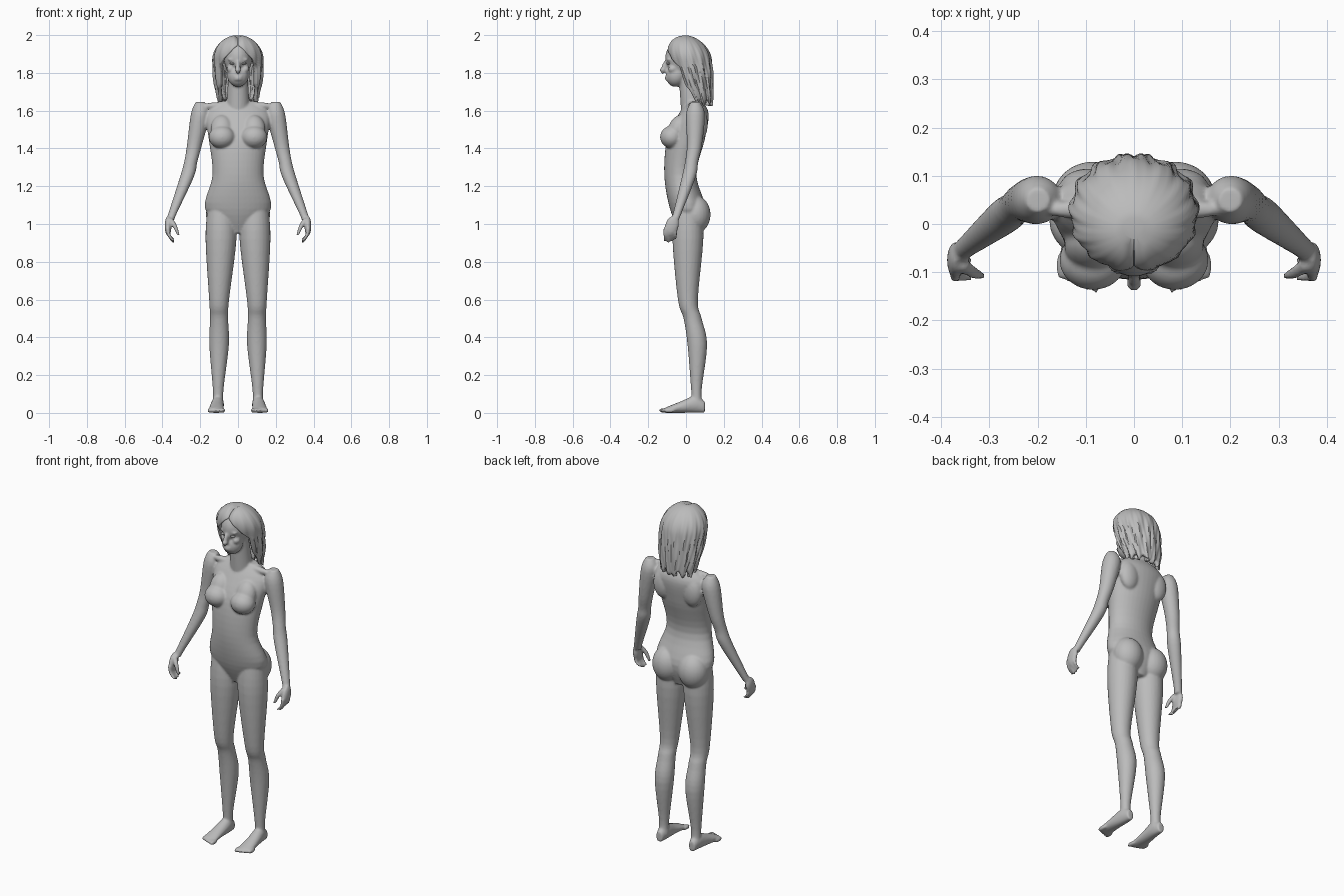
import bpy, bmesh, math
from mathutils import Matrix, Vector

default_cube = bpy.data.objects.get("Cube")
if default_cube:
    bpy.data.objects.remove(default_cube, do_unlink=True)

colour = (.5, .5, .5, 1)
grey = bpy.data.materials.new("plain_grey")
grey.use_nodes = True
grey.diffuse_color = colour
grey.node_tree.nodes["Principled BSDF"].inputs["Base Color"].default_value = colour


def smooth_path(rows, steps=5):
    """Fill in a few rows with a Catmull-Rom curve."""
    rows = [Vector(row) for row in rows]
    result = []
    for here, after in zip(range(len(rows)), range(1, len(rows))):
        before, later = max(here - 1, 0), min(after + 1, len(rows) - 1)
        start, end = rows[here], rows[after]
        tangent_in = (end - rows[before]) / 2
        tangent_out = (rows[later] - start) / 2
        for step in range(steps):
            t = step / steps
            ease = t * t * (3 - 2 * t)
            result.append(start * (1 - ease) + end * ease
                          + tangent_in * (t * (1 - t) ** 2) - tangent_out * (t * t * (1 - t)))
    return result + [rows[-1]]


def sides_of(x):
    """Parts off the centre line are built on both sides."""
    return (1, -1) if x else (1,)


def tube(bm, rows, upright=True, segments=24):
    """Closed tube through rows of x, y, z, half width and, if different, half depth."""
    rows = smooth_path([(*row, row[-1])[:5] for row in rows])
    for side in sides_of(rows[0][0]):
        rings = []
        for x, y, z, width, depth in rows:
            ring = []
            for k in range(segments):
                angle = math.tau * k / segments
                across, deep = width * math.cos(angle), depth * math.sin(angle)
                offset = Vector((across, deep, 0)) if upright else Vector((across, 0, deep))
                point = Vector((x, y, z)) + offset
                point.x *= side
                ring.append(bm.verts.new(point))
            rings.append(ring)
        faces = [bm.faces.new(rings[0]), bm.faces.new(rings[-1])]
        for upper, lower in zip(rings, rings[1:]):
            for k in range(segments):
                faces.append(bm.faces.new((upper[k - 1], upper[k], lower[k], lower[k - 1])))
        bmesh.ops.recalc_face_normals(bm, faces=faces)


def ball(bm, centre, radii, tilt=0):
    """Ellipsoid, tilted about the x axis."""
    x, y, z = centre
    for side in sides_of(x):
        matrix = (Matrix.Translation((side * x, y, z)) @ Matrix.Rotation(tilt, 4, 'X')
                  @ Matrix.Diagonal((*radii, 1)))
        bmesh.ops.create_uvsphere(bm, u_segments=24, v_segments=16, radius=1, matrix=matrix)


def make_object(name, bm):
    mesh = bpy.data.meshes.new(name)
    bm.to_mesh(mesh)
    bm.free()
    mesh.materials.append(grey)
    ob = bpy.data.objects.new(name, mesh)
    bpy.context.collection.objects.link(ob)
    bpy.ops.object.select_all(action='DESELECT')
    ob.select_set(True)
    bpy.context.view_layer.objects.active = ob
    bpy.ops.object.shade_smooth_by_angle(angle=math.radians(35))
    return ob


body = bmesh.new()

# Torso and neck
tube(body, [(0, .02, .95, .06, .05), (0, .01, 1.08, .175, .095), (0, -.03, 1.26, .135, .085),
            (0, 0, 1.45, .155, .1), (0, .04, 1.58, .17, .08), (0, .05, 1.65, .1, .04)], segments=36)
tube(body, [(0, .04, 1.58, .065), (0, .01, 1.8, .05)])

# Skull, jaw, nose, lips, brows and cheeks
ball(body, centre=(0, -.01, 1.88), radii=(.075, .1, .1))
ball(body, centre=(0, -.05, 1.79), radii=(.058, .055, .065), tilt=-.3)
ball(body, centre=(0, -.115, 1.83), radii=(.013, .015, .04), tilt=-.3)
ball(body, centre=(0, -.122, 1.815), radii=(.016, .018, .012))
for lip in (1.765, 1.778):
    ball(body, centre=(0, -.1, lip), radii=(.022, .012, .006))
ball(body, centre=(.03, -.09, 1.87), radii=(.025, .014, .007))
ball(body, centre=(.04, -.07, 1.82), radii=(.02, .024, .02))

# Chest, shoulder blades, collar bones and seat
ball(body, centre=(.085, -.075, 1.46), radii=(.07, .062, .06))
ball(body, centre=(.085, -.045, 1.5), radii=(.06, .05, .08), tilt=-.35)
ball(body, centre=(.095, .075, 1.53), radii=(.06, .04, .085))
ball(body, centre=(.1, .03, 1.625), radii=(.09, .02, .02))
ball(body, centre=(.085, .05, 1.05), radii=(.085, .08, .1))

# Legs from hip through thigh, knee, calf and ankle
tube(body, [(.09, .01, 1.1, .07), (.09, .01, .92, .082), (.1, .01, .6, .053), (.1, .035, .5, .048),
            (.1, .06, .36, .052), (.105, .055, .12, .028), (.105, .06, .04, .03)])

# Feet from heel to ball, resting on the ground, with toes
foot = [(.107, .1, .03, .02), (.107, .05, .045, .032), (.113, -.03, .03, .037), (.115, -.11, .014, .042)]
tube(body, [(x, y, height, width, height) for x, y, height, width in foot], upright=False)
for toe in range(5):
    ball(body, centre=(.08 + .0175 * toe, -.115 + .007 * toe, .013), radii=(.012, .03, .013))

# Arms from shoulder through elbow to wrist
tube(body, [(.2, .05, 1.645, .025), (.2, .05, 1.58, .05), (.23, .045, 1.42, .04), (.25, .03, 1.33, .035),
            (.27, .015, 1.25, .037), (.345, -.045, 1.06, .023), (.36, -.06, 1.02, .022)])

# Palms, curled fingers and thumbs
ball(body, centre=(.37, -.075, .99), radii=(.018, .036, .055), tilt=-.3)
for finger in range(4):
    y = -.11 + .018 * finger
    tip = .9 + .01 * abs(finger - 1)
    tube(body, [(.372, y, .98, .01), (.365, y, .94, .01), (.34, y, tip, .008)], segments=12)
tube(body, [(.36, -.08, 1.03, .015), (.335, -.1, .99, .013), (.315, -.108, .94, .008)], segments=12)

# Fuse the overlapping forms into one skin
body = make_object("body", body)
fuse = body.modifiers.new("fuse", 'REMESH')
fuse.mode = 'VOXEL'
fuse.voxel_size = .0065
fuse.use_smooth_shade = True
relax = body.modifiers.new("relax", 'SMOOTH')
relax.factor = .5
relax.iterations = 4

# Eyes
eyes = bmesh.new()
ball(eyes, centre=(.03, -.092, 1.85), radii=(.014, .012, .007))
make_object("eyes", eyes)

# Hair: a domed shell of wavy strands, parted in the middle and open at the face
hair = bmesh.new()
columns, levels, rings = 96, 30, []
for level in range(1, levels + 1):
    fall = (level / levels) ** 1.5
    height = 2 - .36 * fall
    dome = math.sqrt(1 - max(0, 1 - (2 - height) / .13) ** 2)
    width = .132 * dome * (1 - .25 * fall ** 4)
    depth = .12 * dome * (1 - .45 * fall ** 2)
    centre = .085 * fall - .01
    opening = min(max((fall - .12) / .35, 0), 1)
    opening = .01 + .9 * opening + 2 * max(fall - .75, 0)
    wave = min(2 * fall, 1)
    ring = []
    for column in range(columns + 1):
        angle = opening + (math.tau - 2 * opening) * column / columns
        sweep = abs(angle - math.pi)
        strand = 1 + wave * (.04 * math.sin(13 * sweep + 14 * height)
                             + .02 * math.sin(29 * sweep - 22 * height))
        x = width * strand * math.sin(angle)
        y = centre - depth * strand * math.cos(angle)
        parting = .014 * math.exp(-(x / .014) ** 2) * max(math.cos(angle), 0) * (1 - wave)
        lock = .016 * fall ** 4 * math.sin(11 * sweep)
        ring.append(hair.verts.new((x, y, height - parting - lock)))
    rings.append(ring)
crown = hair.faces.new(rings[0])
for upper, lower in zip(rings, rings[1:]):
    for k in range(columns):
        hair.faces.new((upper[k], lower[k], lower[k + 1], upper[k + 1]))
bmesh.ops.recalc_face_normals(hair, faces=hair.faces)
crown.normal_update()
if crown.normal.z < 0:
    bmesh.ops.reverse_faces(hair, faces=hair.faces)
hair = make_object("hair", hair)
shell = hair.modifiers.new("shell", 'SOLIDIFY')
shell.thickness = .022
shell.offset = -1
